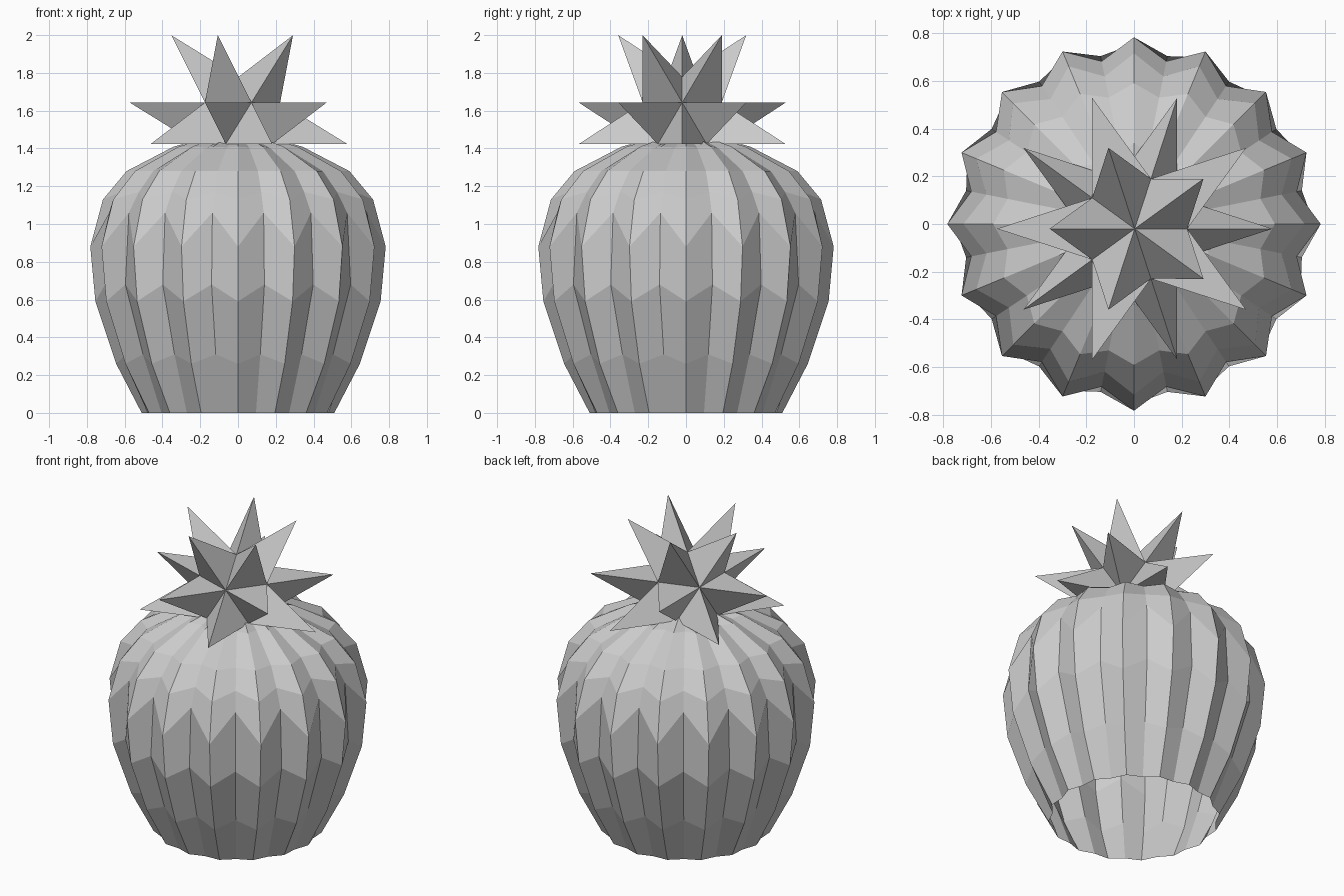
import bpy, bmesh
from math import cos, sin, pi

if "Cube" in bpy.data.objects:
    bpy.data.objects.remove(bpy.data.objects["Cube"])


def make_object(name, bm):
    bmesh.ops.recalc_face_normals(bm, faces=bm.faces)
    mesh = bpy.data.meshes.new(name)
    bm.to_mesh(mesh)
    bm.free()
    obj = bpy.data.objects.new(name, mesh)
    bpy.context.collection.objects.link(obj)
    return obj


# Ribbed body: ridge and valley profiles (radius, z) alternate around the axis
RIBS = 16
ridge = [(.51, 0), (.645, .26), (.755, .59), (.782, .88),
         (.715, 1.13), (.59, 1.28), (.34, 1.41), (.17, 1.455)]
valley = [(.487, 0), (.605, .31), (.717, .68), (.695, 1.06),
          (.63, 1.17), (.54, 1.28), (.30, 1.405), (.15, 1.445)]

bm = bmesh.new()
columns = []
for i in range(RIBS * 2):
    a = pi * i / RIBS
    profile = valley if i % 2 else ridge
    columns.append([bm.verts.new((r * cos(a), r * sin(a), z)) for r, z in profile])
crown = bm.verts.new((0, 0, 1.44))
for i, col in enumerate(columns):
    nxt = columns[(i + 1) % len(columns)]
    for j in range(len(col) - 1):
        bm.faces.new((col[j], nxt[j], nxt[j + 1], col[j + 1]))
    bm.faces.new((col[-1], nxt[-1], crown))
make_object("cactus_body", bm)  # underside stays open

# Spiky flower: icosahedron with a long pyramid raised on every face
CORE, TIP = .246, .587
bm = bmesh.new()
bmesh.ops.create_icosphere(bm, subdivisions=1, radius=CORE)
tips = bmesh.ops.poke(bm, faces=bm.faces[:])["verts"]
for v in tips:
    v.co = v.co.normalized() * TIP
flower = make_object("cactus_flower", bm)
flower.location = (.003, -.02, 1.533)
